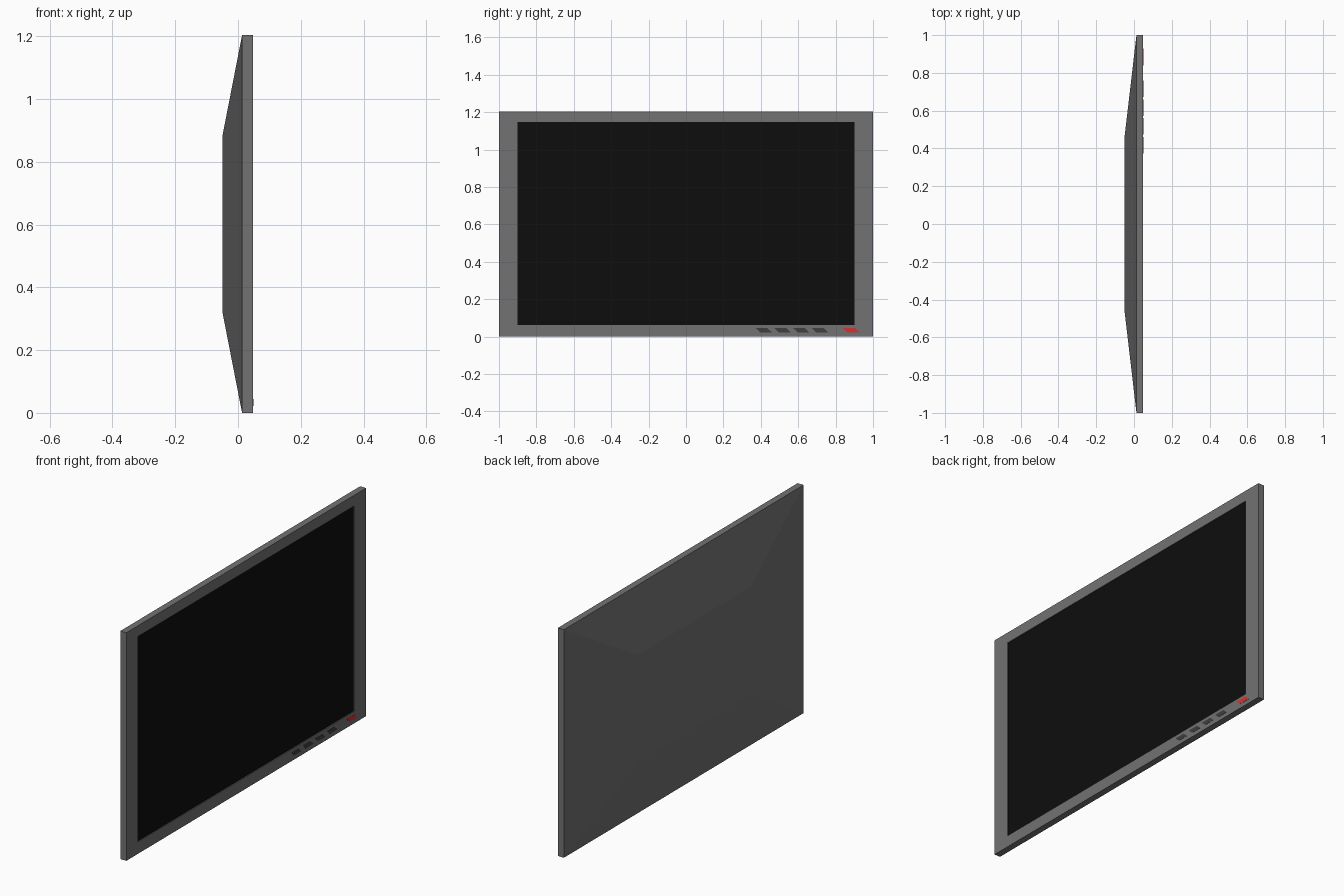
import bpy
import bmesh

if "Cube" in bpy.data.objects:
    bpy.data.objects.remove(bpy.data.objects["Cube"])


def material(name, rgb):
    mat = bpy.data.materials.new(name)
    mat.diffuse_color = (*rgb, 1)
    mat.use_nodes = True
    mat.node_tree.nodes["Principled BSDF"].inputs["Base Color"].default_value = mat.diffuse_color
    return mat


def loft(name, rings, mat, cap_end=True):
    """Skin a series of four-point rings, closing the first and optionally the last."""
    bm = bmesh.new()
    loops = [[bm.verts.new(p) for p in ring] for ring in rings]
    for a, b in zip(loops, loops[1:]):
        for i in range(4):
            j = (i + 1) % 4
            bm.faces.new((a[i], a[j], b[j], b[i]))
    bm.faces.new(loops[0][::-1])
    if cap_end:
        bm.faces.new(loops[-1])
    mesh = bpy.data.meshes.new(name)
    bm.to_mesh(mesh)
    bm.free()
    mesh.materials.append(mat)
    obj = bpy.data.objects.new(name, mesh)
    bpy.context.collection.objects.link(obj)
    return obj


def rect(x, half, z0, z1):
    return [(x, -half, z0), (x, half, z0), (x, half, z1), (x, -half, z1)]


def slanted(x, y, width):
    """Button outline: a parallelogram leaning towards -y at the top."""
    z0, z1, lean = 0.022, 0.045, 0.024
    return [(x, y + lean, z0), (x, y + width, z0), (x, y + width - lean, z1), (x, y, z1)]


grey = material("housing_grey", (0.17, 0.17, 0.17))
black = material("screen_black", (0.004, 0.004, 0.004))
dark = material("button_dark", (0.05, 0.05, 0.05))
red = material("power_red", (0.7, 0.03, 0.03))

TOP = 1.204
FRONT = 0.048
SCREEN = 0.043

# Housing: tapered back, flat rim, front bezel and the step down to the screen
loft("housing", [
    rect(-0.049, 0.47, 0.318, 0.886),
    rect(0.013, 1.0, 0.0, TOP),
    rect(FRONT, 1.0, 0.0, TOP),
    rect(FRONT, 0.902, 0.062, 1.147),
    rect(SCREEN, 0.902, 0.062, 1.147),
], grey, cap_end=False)

# Screen panel, slightly recessed
loft("screen", [
    rect(0.02, 0.902, 0.062, 1.147),
    rect(SCREEN, 0.902, 0.062, 1.147),
], black)

# Row of control buttons and the power button
for i in range(4):
    y = 0.373 + 0.1 * i
    loft(f"control_button_{i + 1}",
         [slanted(FRONT - 0.004, y, 0.087), slanted(FRONT + 0.001, y, 0.087)], dark)
loft("power_button",
     [slanted(FRONT - 0.004, 0.838, 0.09), slanted(FRONT + 0.001, 0.838, 0.09)], red)
